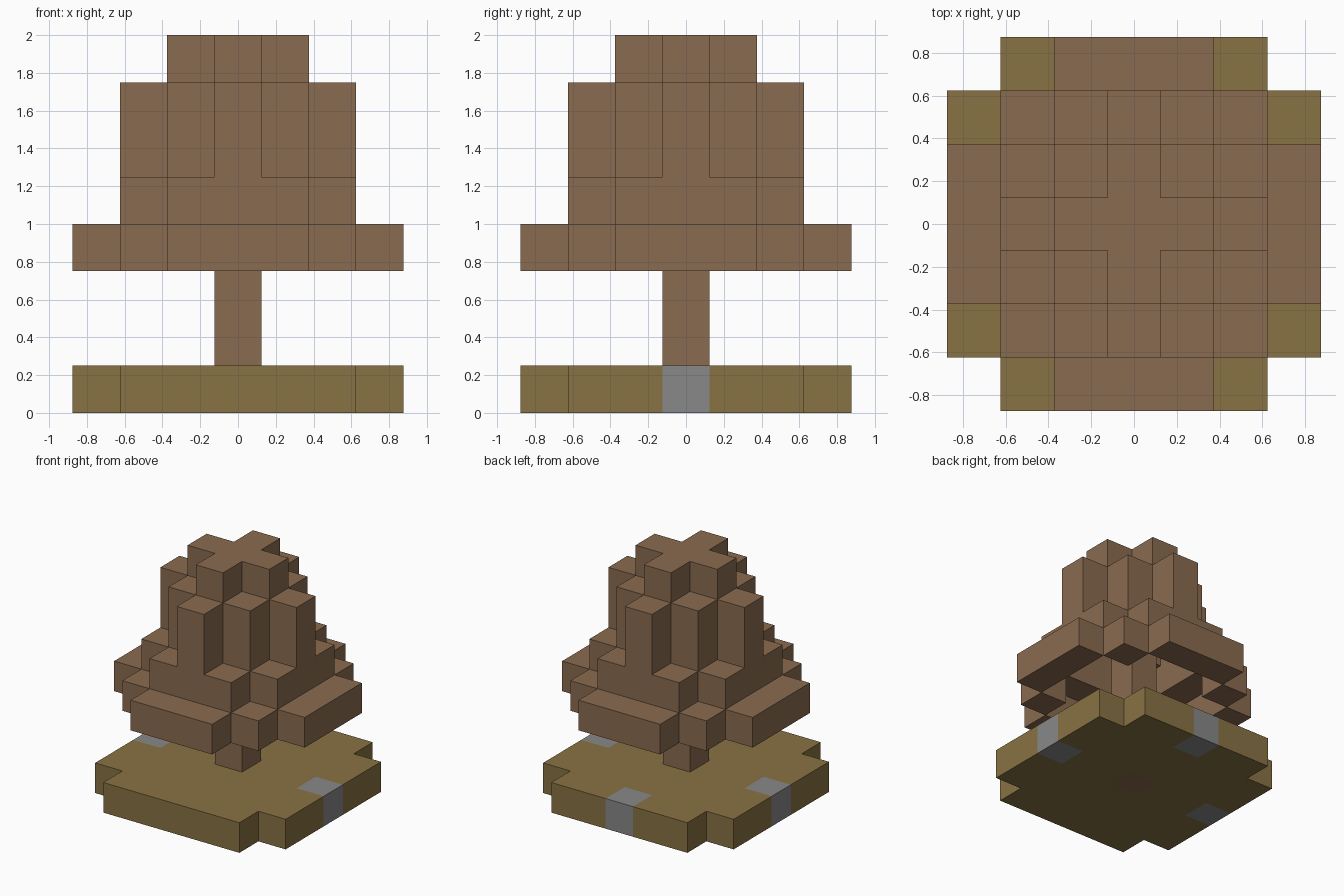
import bpy
import bmesh
import math
from mathutils import Vector

cube = bpy.data.objects.get("Cube")
if cube:
    bpy.data.objects.remove(cube, do_unlink=True)

U = 0.25  # edge length of one block


def material(name, hex_code):
    srgb = [int(hex_code[i:i + 2], 16) / 255 for i in (0, 2, 4)]
    color = [((c + 0.055) / 1.055) ** 2.4 for c in srgb] + [1.0]
    mat = bpy.data.materials.new(name)
    mat.use_nodes = True
    mat.diffuse_color = color
    bsdf = next(n for n in mat.node_tree.nodes if n.type == 'BSDF_PRINCIPLED')
    bsdf.inputs["Base Color"].default_value = color
    return mat


def pattern(test, layers, r=3):
    """Block cells in the given layers whose plan position passes the test."""
    span = range(-r, r + 1)
    return {(x, y, z) for z in layers for x in span for y in span
            if test(abs(x), abs(y))}


def build(name, cells, mat, occupied):
    """Join blocks into one mesh, leaving out faces between touching blocks."""
    bm = bmesh.new()
    axes = [Vector(v) for v in ((1, 0, 0), (0, 1, 0), (0, 0, 1))]
    for cell in sorted(cells):
        center = Vector(cell) + Vector((0, 0, 0.5))
        for i, axis in enumerate(axes):
            for sign in (-1, 1):
                n = axis * sign
                if tuple(int(c) for c in Vector(cell) + n) in occupied:
                    continue
                a, b = axes[(i + 1) % 3] / 2, axes[(i + 2) % 3] / 2 * sign
                mid = center + n / 2
                corners = (mid - a - b, mid + a - b, mid + a + b, mid - a + b)
                bm.faces.new([bm.verts.new(c * U) for c in corners])
    bmesh.ops.remove_doubles(bm, verts=bm.verts, dist=0.001)
    bmesh.ops.dissolve_limit(bm, angle_limit=math.radians(1),
                             verts=bm.verts, edges=bm.edges)
    mesh = bpy.data.meshes.new(name)
    bm.to_mesh(mesh)
    bm.free()
    mesh.materials.append(mat)
    obj = bpy.data.objects.new(name, mesh)
    bpy.context.scene.collection.objects.link(obj)


brown = material("bark_brown", "8a6b50")
olive = material("ground_olive", "887243")
grey = material("stone_grey", "888888")

# Trunk, running from the ground up to the crown cap
trunk = {(0, 0, z) for z in range(7)}

# Stones set flush into three edges of the ground
stones = {(3, 0, 0), (-3, 0, 0), (0, 3, 0)}

# Ground slab with notched corners
ground = pattern(lambda x, y: x + y < 6, [0]) - trunk - stones

# Crown: hollow rings that narrow toward a cross-shaped cap
skirt = pattern(lambda x, y: (max(x, y) == 3 and min(x, y) < 2)
                or x == y == 2, [3])
collar = pattern(lambda x, y: max(x, y) == 2 and min(x, y) < 2, [4])
columns = pattern(lambda x, y: x + y == 2, [5, 6])
cap = pattern(lambda x, y: x + y < 2, [7])

parts = [
    ("trunk", trunk, brown),
    ("edge_stones", stones, grey),
    ("ground_slab", ground, olive),
    ("crown_skirt", skirt, brown),
    ("crown_collar", collar, brown),
    ("crown_columns", columns, brown),
    ("crown_cap", cap, brown),
]
occupied = set().union(*(cells for _, cells, _ in parts))
for name, cells, mat in parts:
    build(name, cells, mat, occupied)
